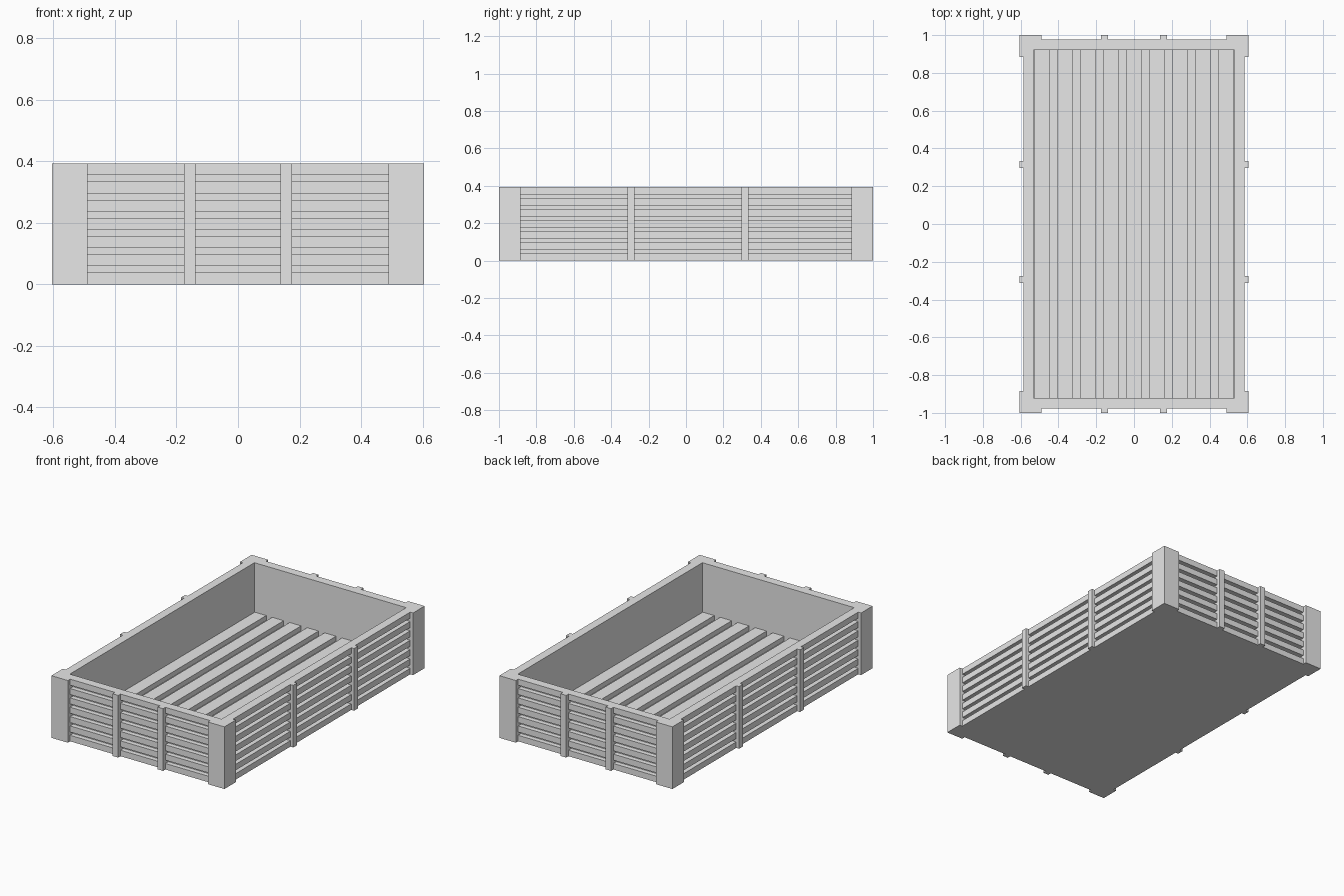
import bpy
import bmesh
from mathutils import Matrix, Vector

if "Cube" in bpy.data.objects:
    bpy.data.objects.remove(bpy.data.objects["Cube"], do_unlink=True)

# Overall half sizes of the crate: outer posts, plank faces, inner cavity
OX, OY, H = 0.605, 1.0, 0.393
PX, PY = 0.585, 0.977
IX, IY = 0.531, 0.922
GROOVE = 0.03           # depth of the gaps between wall planks
FLOOR, GAP_Z = 0.081, 0.05
POST = 0.115
BATTEN = 0.038

wood = bpy.data.materials.new("light_grey")
wood.use_nodes = True
grey = (0.8, 0.8, 0.8, 1)
wood.diffuse_color = grey
wood.node_tree.nodes["Principled BSDF"].inputs["Base Color"].default_value = grey


def boxes(name, spans):
    """One object made of boxes, each given by two opposite corners."""
    bm = bmesh.new()
    for lo, hi in spans:
        lo, hi = Vector(lo), Vector(hi)
        place = Matrix.Translation((lo + hi) / 2) @ Matrix.Diagonal((*(hi - lo), 1))
        bmesh.ops.create_cube(bm, size=1, matrix=place)
    mesh = bpy.data.meshes.new(name)
    bm.to_mesh(mesh)
    bm.free()
    mesh.materials.append(wood)
    obj = bpy.data.objects.new(name, mesh)
    bpy.context.collection.objects.link(obj)
    return obj


def mirrored(name, spans, x=False, y=False):
    obj = boxes(name, spans)
    mod = obj.modifiers.new("Mirror", "MIRROR")
    mod.use_axis = (x, y, False)
    mod.use_mirror_merge = False
    return obj


# Base slab and solid backing of the four walls
bx, by = PX - GROOVE, PY - GROOVE
boxes("base", [((-bx, -by, 0), (bx, by, GAP_Z))])
mirrored("side_backing", [((IX, -by, GAP_Z), (bx, by, H))], x=True)
mirrored("end_backing", [((-IX, IY, GAP_Z), (IX, by, H))], y=True)

# Seven horizontal planks on every wall
count, plank = 7, 0.038
pitch = (H - plank) / (count - 1)
levels = [i * pitch for i in range(count)]
mirrored("side_planks", [((bx, -by, z), (PX, by, z + plank)) for z in levels], x=True)
mirrored("end_planks", [((-bx, by, z), (bx, PY, z + plank)) for z in levels], y=True)

# Floor planks running front to back
half, step = 0.04, 0.122
boxes("floor_planks", [((max(i * step - half, -IX), -IY, GAP_Z),
                        (min(i * step + half, IX), IY, FLOOR)) for i in range(-4, 5)])

# L-shaped corner posts, open towards the cavity
mirrored("corner_posts", [((bx, OY - POST, 0), (OX, OY, H)),
                          ((OX - POST, by, 0), (bx, OY, H))], x=True, y=True)

# Upright battens across the planks
mirrored("side_battens", [((bx, c - BATTEN / 2, 0), (OX, c + BATTEN / 2, H))
                          for c in (-0.294, 0.315)], x=True)
mirrored("end_battens", [((c - BATTEN / 2, by, 0), (c + BATTEN / 2, OY, H))
                         for c in (-0.157, 0.157)], y=True)
